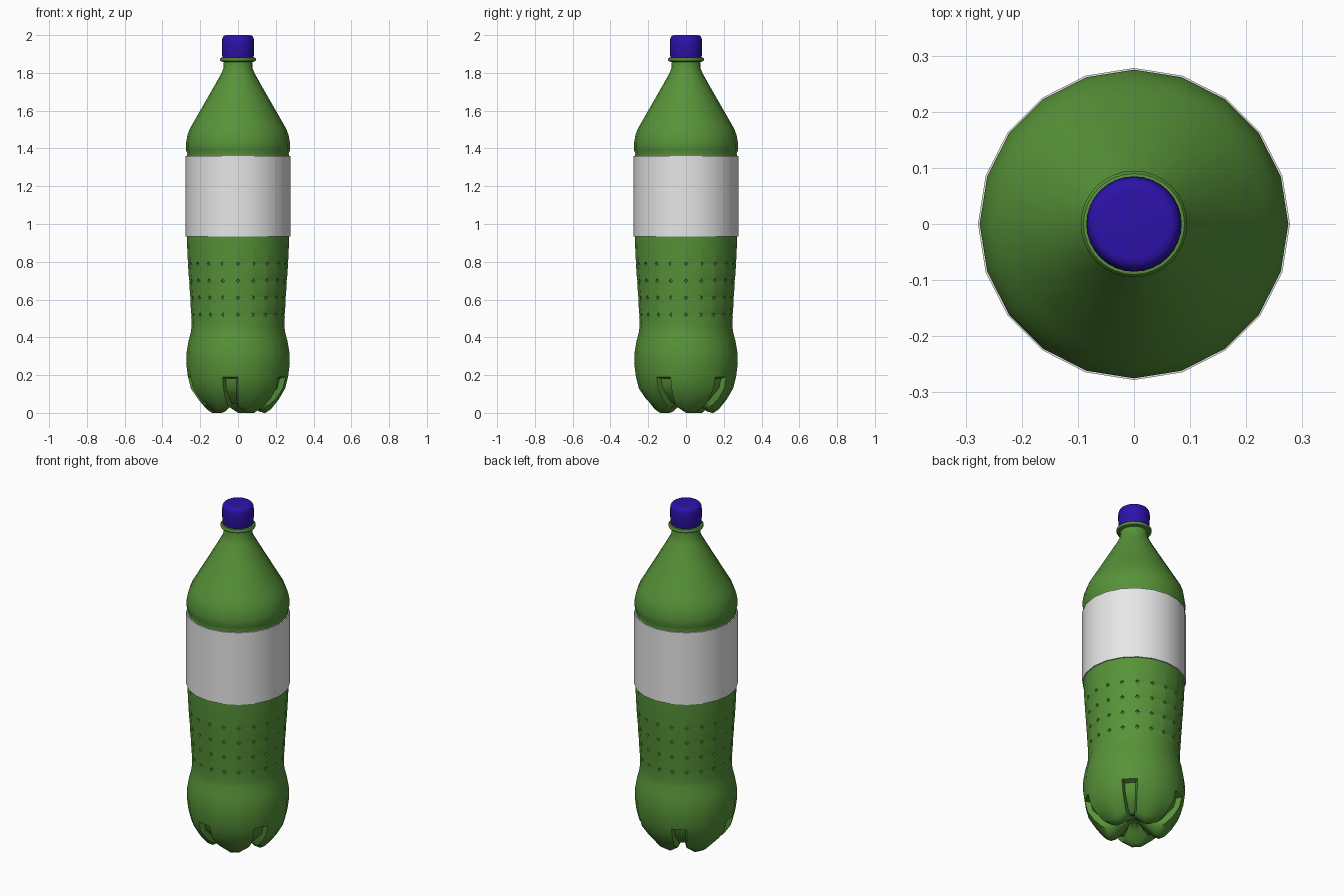
import bpy, bmesh, math
from mathutils import Vector

cube = bpy.data.objects.get("Cube")
if cube:
    bpy.data.objects.remove(cube, do_unlink=True)


def material(name, rgb):
    m = bpy.data.materials.new(name)
    m.use_nodes = True
    m.diffuse_color = (*rgb, 1)
    bsdf = m.node_tree.nodes["Principled BSDF"]
    bsdf.inputs["Base Color"].default_value = (*rgb, 1)
    bsdf.inputs["Roughness"].default_value = 0.5
    return m


green = material("bottle green", (0.095, 0.29, 0.04))
white = material("label white", (0.8, 0.8, 0.8))
blue = material("cap blue", (0.026, 0.006, 0.40))


def lathe(profile, segs, caps=True, lift=None):
    """Spin (radius, z) points, listed bottom to top, around z."""
    bm = bmesh.new()
    rings = []
    for i, (r, z) in enumerate(profile):
        ring = []
        for s in range(segs):
            a = 2 * math.pi * s / segs
            dz = lift(i, s) if lift else 0
            ring.append(bm.verts.new((r * math.cos(a), r * math.sin(a), z + dz)))
        rings.append(ring)
    for lo, hi in zip(rings, rings[1:]):
        for s in range(segs):
            t = (s + 1) % segs
            bm.faces.new((lo[s], lo[t], hi[t], hi[s]))
    if caps:
        bm.faces.new(rings[0][::-1])
        bm.faces.new(rings[-1])
    bm.normal_update()
    return bm, rings


def finish(bm, name, mat, angle=40):
    me = bpy.data.meshes.new(name)
    bm.to_mesh(me)
    bm.free()
    me.materials.append(mat)
    ob = bpy.data.objects.new(name, me)
    bpy.context.collection.objects.link(ob)
    bpy.ops.object.select_all(action='DESELECT')
    ob.select_set(True)
    bpy.context.view_layer.objects.active = ob
    bpy.ops.object.shade_smooth_by_angle(angle=math.radians(angle))
    return ob


# Bottle body: underside centre, five feet, waist, shoulder cone, neck
SEGS = 20
body = [(0.025, 0.075), (0.07, 0.045), (0.115, 0.008), (0.145, 0.0),
        (0.175, 0.02), (0.215, 0.07), (0.25, 0.13), (0.265, 0.19),
        (0.274, 0.26), (0.272, 0.32), (0.262, 0.38), (0.249, 0.43),
        (0.246, 0.46), (0.248, 0.52), (0.253, 0.61), (0.259, 0.70),
        (0.265, 0.79), (0.271, 0.92), (0.271, 1.36), (0.268, 1.375),
        (0.275, 1.39), (0.275, 1.43), (0.268, 1.47), (0.255, 1.505),
        (0.235, 1.54), (0.16, 1.67), (0.092, 1.79), (0.078, 1.82),
        (0.075, 1.86), (0.075, 1.89)]
lifts = {1: 0.01, 2: 0.03, 3: 0.03, 4: 0.022, 5: 0.008}


def foot_lift(i, s):
    # the two columns beside each groove curve upward
    return lifts.get(i, 0) if s % 4 in (2, 3) else 0


bm, rings = lathe(body, SEGS, lift=foot_lift)

# Rows of small dimples around the waist
dimples = [v for i in range(13, 17) for v in rings[i]]
res = bmesh.ops.bevel(bm, geom=dimples, offset=0.011, segments=1,
                      profile=0.5, affect='VERTICES')
bm.normal_update()
pits = [f for f in res["faces"] if f.calc_area() < 0.0006]
bmesh.ops.inset_individual(bm, faces=pits, thickness=0.003, depth=-0.007)

# Five grooves between the feet, one face column in every four
grooves = []
for f in bm.faces:
    c = f.calc_center_median()
    if c.z < 0.19 and 0.045 < math.hypot(c.x, c.y):
        col = int(math.degrees(math.atan2(c.y, c.x)) % 360 // 18)
        if col % 4 == 2:
            grooves.append(f)
bmesh.ops.inset_region(bm, faces=grooves, thickness=0.008, depth=0,
                       use_even_offset=True)
for v in {v for f in grooves for v in f.verts}:
    r = math.hypot(v.co.x, v.co.y)
    inward = Vector((-v.co.x, -v.co.y, 0)) / r
    k = min(1, r / 0.2)
    v.co += inward * 0.028 * k + Vector((0, 0, 0.02 if v.co.z < 0.12 else 0))
bm.normal_update()
finish(bm, "bottle_body", green)

# Neck ring under the cap
bm, _ = lathe([(0.074, 1.857), (0.092, 1.862), (0.095, 1.868),
               (0.095, 1.874), (0.090, 1.88), (0.074, 1.882)], 32)
finish(bm, "neck_ring", green)

# Paper label wrapped around the body
bm, _ = lathe([(0.272, 0.935), (0.278, 0.935), (0.278, 1.36), (0.270, 1.36)],
              SEGS, caps=False)
finish(bm, "label", white)

# Screw cap
bm, _ = lathe([(0.081, 1.882), (0.084, 1.89), (0.085, 1.965), (0.083, 1.982),
               (0.078, 1.993), (0.070, 1.999), (0.060, 2.0)], 32)
finish(bm, "cap", blue)
